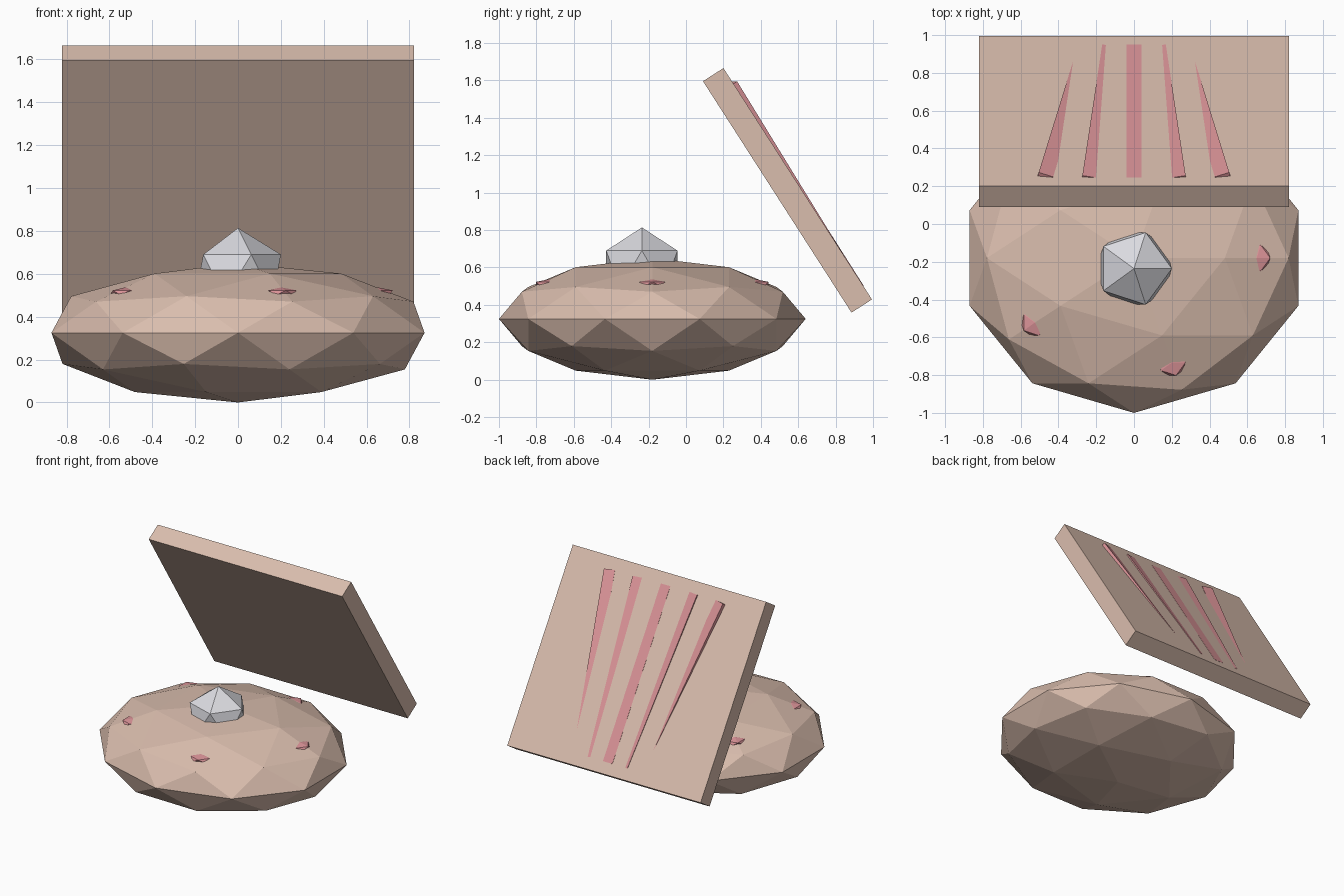
import bpy, math

if "Cube" in bpy.data.objects:
    bpy.data.objects.remove(bpy.data.objects["Cube"])


def material(name, rgb):
    m = bpy.data.materials.new(name)
    m.diffuse_color = (*rgb, 1)
    m.use_nodes = True
    m.node_tree.nodes["Principled BSDF"].inputs["Base Color"].default_value = m.diffuse_color
    return m


SHELL = material("shell_beige", (0.70, 0.51, 0.42))
PINK = material("rib_pink", (0.70, 0.29, 0.31))
PEARL = material("pearl_grey", (0.71, 0.71, 0.75))


def finish(name, mat, scale, rot=(0, 0, 0)):
    ob = bpy.context.object
    ob.name = name
    ob.scale = scale
    ob.rotation_euler = rot
    ob.data.materials.append(mat)
    return ob


def ico(name, subdiv, loc, scale, mat):
    bpy.ops.mesh.primitive_ico_sphere_add(subdivisions=subdiv, radius=1, location=loc)
    return finish(name, mat, scale)


def box(name, loc, size, rot, mat):
    bpy.ops.mesh.primitive_cube_add(size=1, location=loc)
    return finish(name, mat, size, rot)


# Lower shell: flattened low-poly sphere
CY, RX, RY, RZ = -0.18, 0.915, 0.82, 0.325
ico("lower_shell", 2, (0, CY, RZ), (RX, RY, RZ), SHELL)

# Pearl resting in the shell
ico("pearl", 1, (0, -0.236, 0.59), (0.224,) * 3, PEARL)

# Five small pink bumps around the shell
for i in range(5):
    a = math.radians(72 * i)
    ico(f"bump_{i + 1}", 1,
        (0.71 * RX * math.cos(a), CY + 0.71 * RY * math.sin(a), 0.512),
        (0.08, 0.08, 0.025), PINK)

# Open lid: tilted slab
TILT = -1.0
LY, LZ, THICK = 0.5425, 1.0125, 0.13
box("lid", (0, LY, LZ), (1.64, 1.47, THICK), (TILT, 0, 0), SHELL)

# Fanned ribs sunk into the outer face of the lid
RIB = 0.06
depth = THICK / 2 - RIB / 2 + 0.001
for i in range(-2, 3):
    box(f"lid_rib_{i + 3}",
        (0.185 * i, LY - math.sin(TILT) * depth, LZ + math.cos(TILT) * depth),
        (0.08, 1.3, RIB), (TILT, 0, 0.15 * i), PINK)
